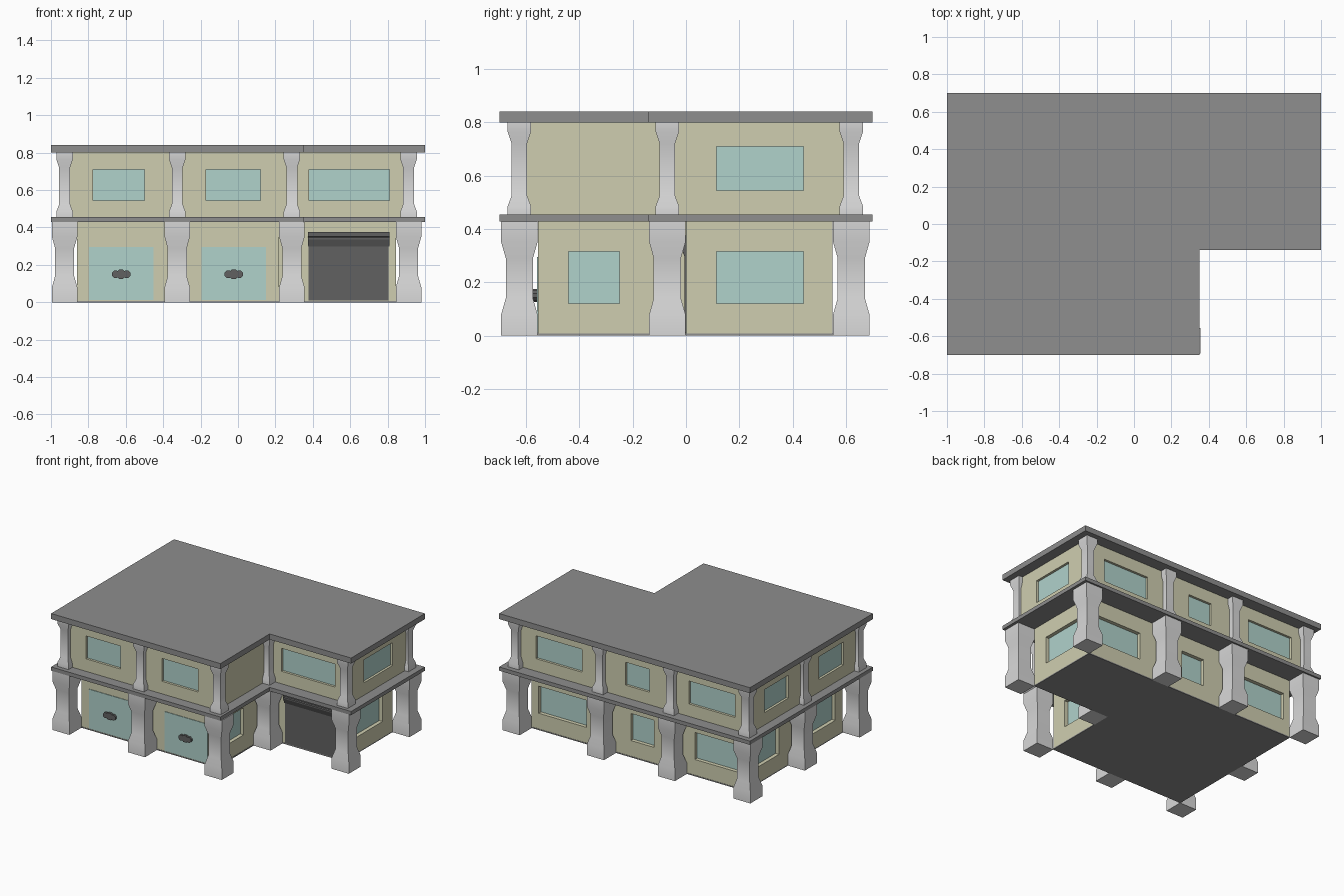
import bpy, bmesh, math

if "Cube" in bpy.data.objects:
    bpy.data.objects.remove(bpy.data.objects["Cube"])


def mat(name, rgb):
    m = bpy.data.materials.new(name)
    lin = [((c / 255 + 0.055) / 1.055) ** 2.4 for c in rgb]
    m.diffuse_color = (*lin, 1)
    m.use_nodes = True
    m.node_tree.nodes["Principled BSDF"].inputs["Base Color"].default_value = m.diffuse_color
    return m


WALL = mat("cream wall", (207, 206, 176))
GLASS = mat("pale teal glass", (176, 210, 203))
SLAB = mat("mid grey slab", (142, 142, 142))
PILLAR = mat("light grey stone", (216, 216, 216))
DARK = mat("dark grey metal", (97, 97, 97))


def make(name, bm, material):
    bmesh.ops.recalc_face_normals(bm, faces=bm.faces[:])
    me = bpy.data.meshes.new(name)
    bm.to_mesh(me)
    bm.free()
    me.materials.append(material)
    ob = bpy.data.objects.new(name, me)
    bpy.context.collection.objects.link(ob)
    return ob


def loft(bm, rings):
    """Closed solid through a list of rings of equal length."""
    vs = [[bm.verts.new(p) for p in r] for r in rings]
    n = len(vs[0])
    for a, b in zip(vs, vs[1:]):
        for i in range(n):
            bm.faces.new((a[i], a[(i + 1) % n], b[(i + 1) % n], b[i]))
    bm.faces.new(vs[0][::-1])
    bm.faces.new(vs[-1])


def add_box(bm, x0, x1, y0, y1, z0, z1):
    loft(bm, [[(x0, y0, z), (x1, y0, z), (x1, y1, z), (x0, y1, z)] for z in (z0, z1)])


def l_block(name, x0, x1, y0, y1, nx, ny, z0, z1, material):
    """L-shaped block with its front right corner cut out at (nx, ny)."""
    pts = [(x0, y0), (nx, y0), (nx, ny), (x1, ny), (x1, y1), (x0, y1)]
    bm = bmesh.new()
    loft(bm, [[(x, y, z) for x, y in pts] for z in (z0, z1)])
    return make(name, bm, material)


# Floor, storey slab and roof
l_block("floor_slab", -0.86, 0.845, -0.557, 0.552, 0.222, -0.002, 0, 0.008, SLAB)
l_block("storey_slab", -1, 1, -0.7, 0.7, 0.35, -0.14, 0.428, 0.455, SLAB)
l_block("roof_slab", -1, 1, -0.7, 0.7, 0.35, -0.14, 0.80, 0.84, SLAB)

# Walls of each storey
lower = l_block("lower_walls", -0.86, 0.845, -0.555, 0.55, 0.22, 0.0, 0.008, 0.428, WALL)
upper = l_block("upper_walls", -0.935, 0.925, -0.625, 0.615, 0.275, -0.05, 0.455, 0.80, WALL)


def windows(name, wall, specs, z0, z1, depth):
    """Cut recesses in a wall and place glass; spec = axis, wall position, outward sign, span."""
    cut, glass = bmesh.new(), bmesh.new()
    for axis, w, s, a, b in specs:
        for bm, d0, d1 in ((cut, -depth, 0.02), (glass, -depth - 0.004, -depth + 0.003)):
            lo, hi = sorted((w + s * d0, w + s * d1))
            if axis == "x":
                add_box(bm, lo, hi, a, b, z0, z1)
            else:
                add_box(bm, a, b, lo, hi, z0, z1)
    cutter = make(name + "_cutter", cut, WALL)
    cutter.hide_render = True
    cutter.hide_viewport = True
    mod = wall.modifiers.new("window_recesses", "BOOLEAN")
    mod.operation = "DIFFERENCE"
    mod.solver = "EXACT"
    mod.object = cutter
    make(name + "_glass", glass, GLASS)


windows("lower_window", lower, [
    ("x", 0.22, 1, -0.44, -0.25), ("x", 0.845, 1, 0.115, 0.44),
    ("y", 0.55, 1, 0.41, 0.79), ("y", 0.55, 1, -0.13, 0.055), ("y", 0.55, 1, -0.81, -0.455),
    ("x", -0.86, -1, 0.17, 0.43), ("x", -0.86, -1, -0.47, -0.22)], 0.12, 0.315, 0.03)
windows("upper_window", upper, [
    ("y", -0.625, -1, -0.775, -0.5), ("y", -0.625, -1, -0.17, 0.12), ("y", -0.05, -1, 0.38, 0.81),
    ("x", 0.925, 1, 0.115, 0.44),
    ("y", 0.615, 1, 0.40, 0.765), ("y", 0.615, 1, -0.14, 0.05), ("y", 0.615, 1, -0.82, -0.455),
    ("x", -0.935, -1, 0.17, 0.44), ("x", -0.935, -1, -0.46, -0.18)], 0.545, 0.71, 0.02)

# Glass front doors with dark pull handles
for i, cx in enumerate((-0.625, -0.0225)):
    bm = bmesh.new()
    add_box(bm, cx - 0.172, cx + 0.172, -0.559, -0.553, 0.012, 0.295)
    make(f"front_door_{i + 1}", bm, GLASS)
    bm = bmesh.new()
    for dx, r in ((-0.03, 0.021), (0, 0.027), (0.03, 0.021)):
        ring = [(cx + dx + r * math.cos(k * math.pi / 4 + math.pi / 8),
                 0.15 + r * math.sin(k * math.pi / 4 + math.pi / 8)) for k in range(8)]
        loft(bm, [[(x, y, z) for x, z in ring] for y in (-0.575, -0.557)])
    make(f"door_handle_{i + 1}", bm, DARK)

# Garage shutter and its stepped roller housing
bm = bmesh.new()
add_box(bm, 0.378, 0.805, -0.006, 0.002, 0.01, 0.34)
make("garage_shutter", bm, DARK)
bm = bmesh.new()
profile = [(0.002, 0.375), (-0.02, 0.375), (-0.02, 0.353), (-0.013, 0.350), (-0.021, 0.345),
           (-0.021, 0.335), (-0.006, 0.298), (0.002, 0.298)]
loft(bm, [[(x, y, z) for y, z in profile] for x in (0.373, 0.81)])
make("shutter_housing", bm, DARK)

# Waisted square pillars, (height, half width) profiles for both storeys
LOWER = [(0, 0.068), (0.08, 0.068), (0.14, 0.051), (0.29, 0.051), (0.35, 0.068), (0.428, 0.068)]
UPPER = [(0.455, 0.044), (0.485, 0.044), (0.525, 0.029), (0.72, 0.029), (0.765, 0.044), (0.80, 0.044)]
SPOTS = [(-0.927, -0.625), (-0.325, -0.625), (0.288, -0.625), (0.288, -0.07), (0.912, -0.07),
         (0.912, 0.62), (0.24, 0.62), (-0.325, 0.62), (-0.927, 0.62), (-0.927, 0.0)]
for level, prof in (("lower", LOWER), ("upper", UPPER)):
    for i, (x, y) in enumerate(SPOTS):
        bm = bmesh.new()
        loft(bm, [[(x - r, y - r, z), (x + r, y - r, z), (x + r, y + r, z), (x - r, y + r, z)]
                  for z, r in prof])
        ob = make(f"{level}_pillar_{i + 1}", bm, PILLAR)
        bpy.ops.object.select_all(action="DESELECT")
        ob.select_set(True)
        bpy.context.view_layer.objects.active = ob
        bpy.ops.object.shade_smooth_by_angle(angle=math.radians(35))
